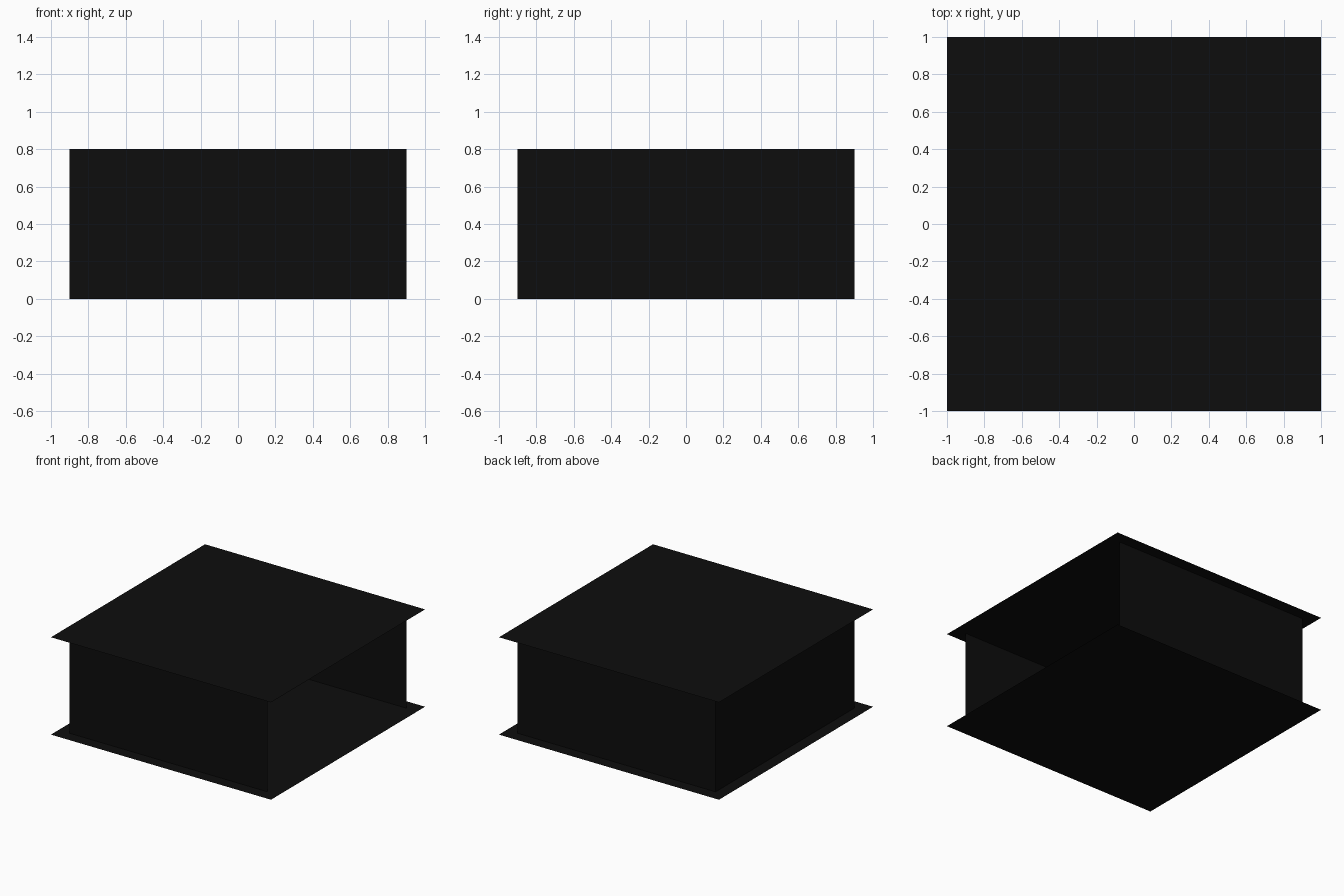
import bpy
import bmesh
from mathutils import Vector

cube = bpy.data.objects.get("Cube")
if cube:
    bpy.data.objects.remove(cube, do_unlink=True)

HEIGHT = 0.8
INSET = 0.9

black = bpy.data.materials.new("matte_black")
black.use_nodes = True
colour = (0.004, 0.004, 0.004, 1)
black.diffuse_color = colour
black.node_tree.nodes["Principled BSDF"].inputs["Base Color"].default_value = colour


def sheet(name, centre, u, v):
    """Thin flat sheet spanned by half-axes u and v."""
    c, u, v = Vector(centre), Vector(u), Vector(v)
    bm = bmesh.new()
    bm.faces.new([bm.verts.new(p) for p in (c - u - v, c + u - v, c + u + v, c - u + v)])
    mesh = bpy.data.meshes.new(name)
    bm.to_mesh(mesh)
    bm.free()
    mesh.materials.append(black)
    obj = bpy.data.objects.new(name, mesh)
    bpy.context.collection.objects.link(obj)
    return obj


# Overhanging floor and roof
sheet("floor", (0, 0, 0), (1, 0, 0), (0, 1, 0))
sheet("roof", (0, 0, HEIGHT), (1, 0, 0), (0, 1, 0))

# Three inset walls, the +x side stays open
mid, up = HEIGHT / 2, (0, 0, HEIGHT / 2)
sheet("front_wall", (0, -INSET, mid), (INSET, 0, 0), up)
sheet("back_wall", (0, INSET, mid), (-INSET, 0, 0), up)
sheet("right_wall", (-INSET, 0, mid), (0, -INSET, 0), up)
